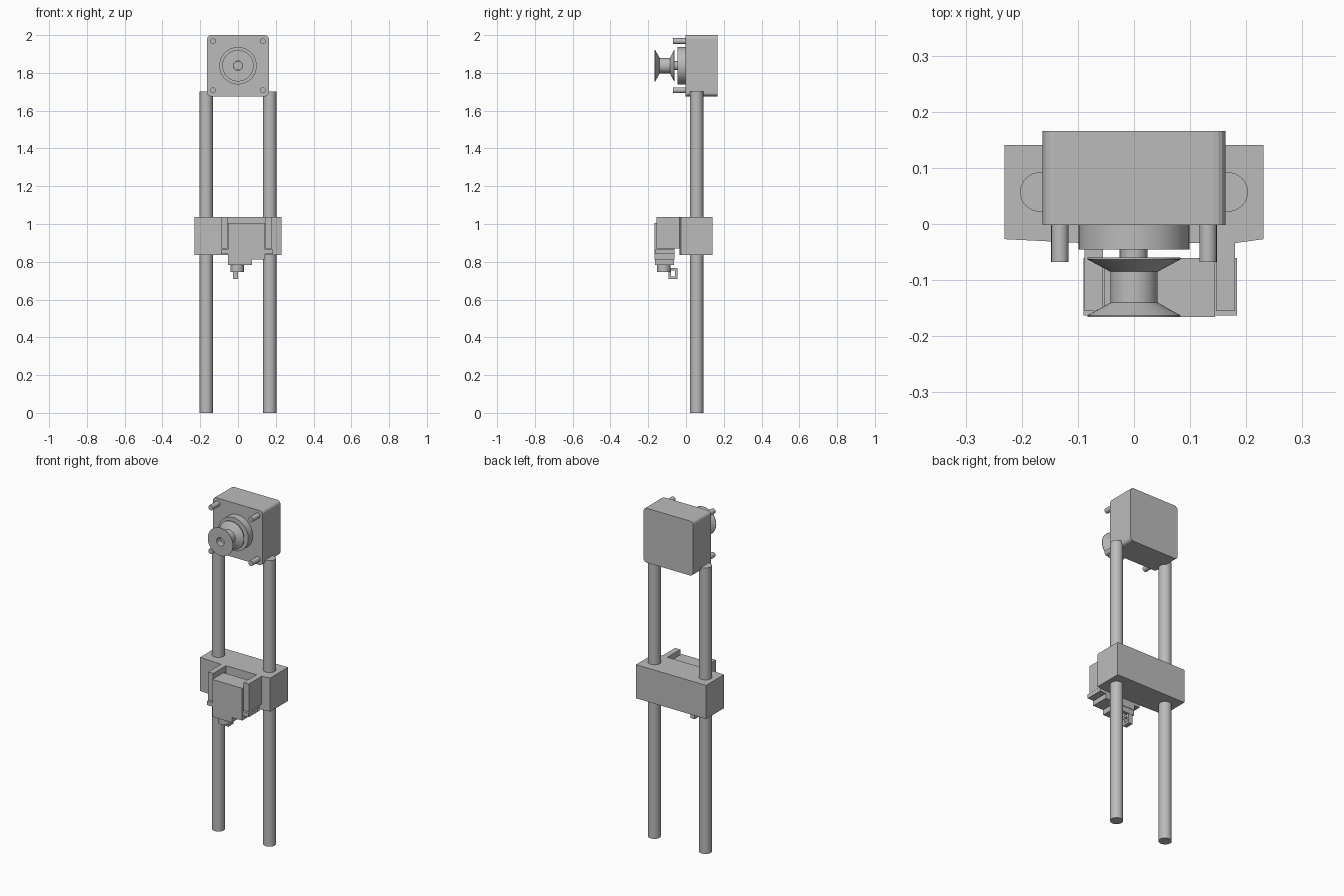
import bpy, bmesh, math
from mathutils import Matrix

if "Cube" in bpy.data.objects:
    bpy.data.objects.remove(bpy.data.objects["Cube"])

grey = bpy.data.materials.new("neutral_grey")
grey.diffuse_color = (0.5, 0.5, 0.5, 1)
grey.use_nodes = True
grey.node_tree.nodes["Principled BSDF"].inputs["Base Color"].default_value = grey.diffuse_color


def finish(name, bm, smooth=False):
    bmesh.ops.recalc_face_normals(bm, faces=bm.faces[:])
    me = bpy.data.meshes.new(name)
    bm.to_mesh(me)
    bm.free()
    me.materials.append(grey)
    ob = bpy.data.objects.new(name, me)
    bpy.context.collection.objects.link(ob)
    if smooth:
        bpy.ops.object.select_all(action='DESELECT')
        ob.select_set(True)
        bpy.context.view_layer.objects.active = ob
        bpy.ops.object.shade_smooth_by_angle(angle=math.radians(30))
    return ob


def prism(name, pts, z0, z1):
    """Extrude an (x, y) outline from z0 to z1."""
    bm = bmesh.new()
    f = bm.faces.new([bm.verts.new((x, y, z0)) for x, y in pts])
    g = bmesh.ops.extrude_face_region(bm, geom=[f])
    up = [v for v in g['geom'] if isinstance(v, bmesh.types.BMVert)]
    bmesh.ops.translate(bm, verts=up, vec=(0, 0, z1 - z0))
    return finish(name, bm)


def box(name, x0, x1, y0, y1, z0, z1):
    return prism(name, [(x0, y0), (x1, y0), (x1, y1), (x0, y1)], z0, z1)


def lathe(name, prof, x, y, z, along_y=False, n=40):
    """Revolve (radius, height) points; the axis is z, or y when along_y."""
    bm = bmesh.new()
    rings = []
    for r, h in prof:
        if r == 0:
            rings.append([bm.verts.new((0, 0, h))] * n)
        else:
            rings.append([bm.verts.new((r * math.cos(2 * math.pi * i / n),
                                        r * math.sin(2 * math.pi * i / n), h))
                          for i in range(n)])
    for a, b in zip(rings, rings[1:]):
        for i in range(n):
            j = (i + 1) % n
            vs = list(dict.fromkeys([a[i], a[j], b[j], b[i]]))
            bm.faces.new(vs)
    m = Matrix.Translation((x, y, z))
    if along_y:      # height points to +y
        m = m @ Matrix.Rotation(-math.pi / 2, 4, 'X')
    bm.transform(m)
    return finish(name, bm, True)


def rod(name, r, h0, h1, x, y, z, along_y=False, n=40):
    return lathe(name, [(0, h0), (r, h0), (r, h1), (0, h1)], x, y, z, along_y, n)


MZ = 1.838

# motor body with rounded long edges
body = box("motor_body", -.163, .163, -.002, .166, MZ - .162, MZ + .162)
bm = bmesh.new()
bm.from_mesh(body.data)
edges = [e for e in bm.edges if abs(e.verts[0].co.y - e.verts[1].co.y) > .1]
bmesh.ops.bevel(bm, geom=edges, offset=.02, segments=4, profile=.5, affect='EDGES')
bm.to_mesh(body.data)
bm.free()

# motor boss, shaft, grooved pulley and screws
rod("motor_boss", .099, -.045, 0, 0, 0, MZ, True, 48)
rod("motor_shaft", .024, -.13, 0, 0, 0, MZ, True, 24)
lathe("pulley", [(.025, -.166), (.083, -.166), (.083, -.163), (.042, -.14),
                 (.042, -.085), (.083, -.063), (.083, -.06), (.025, -.06),
                 (.025, -.166)], 0, 0, MZ, True, 48)
for sx in (-1, 1):
    for sz in (-1, 1):
        rod("motor_screw", .0155, -.068, 0, sx * .132, 0, MZ + sz * .13, True, 20)

# guide rods
for sx in (-1, 1):
    rod("guide_rod", .035, 0, 1.702, sx * .168, .057, 0)

# carriage block and the two arms gripping the servo
prism("carriage_block", [(-.231, -.027), (-.09, -.034), (.18, -.034),
                         (.231, -.027), (.231, .141), (-.231, .141)], .836, 1.036)
box("carriage_arm_left", -.088, -.055, -.155, -.03, .87, 1.036)
box("carriage_arm_right", .146, .18, -.155, -.03, .87, 1.036)

# servo
box("servo_body", -.053, .144, -.166, -.061, .813, 1.005)
box("servo_flange", -.09, .184, -.163, -.061, .842, .866)
box("servo_gearbox", -.053, .075, -.165, -.064, .782, .82)
rod("servo_collar", .036, .745, .79, -.004, -.118, 0, False, 32)

# horn: square plate with a square opening, facing sideways
y0, y1, z0, z1, t = -.092, -.044, .709, .767, .013
box("horn_top", -.026, 0, y0, y1, z1 - t, z1)
box("horn_bottom", -.026, 0, y0, y1, z0, z0 + t)
box("horn_front", -.026, 0, y0, y0 + t, z0 + t, z1 - t)
box("horn_back", -.026, 0, y1 - t, y1, z0 + t, z1 - t)
